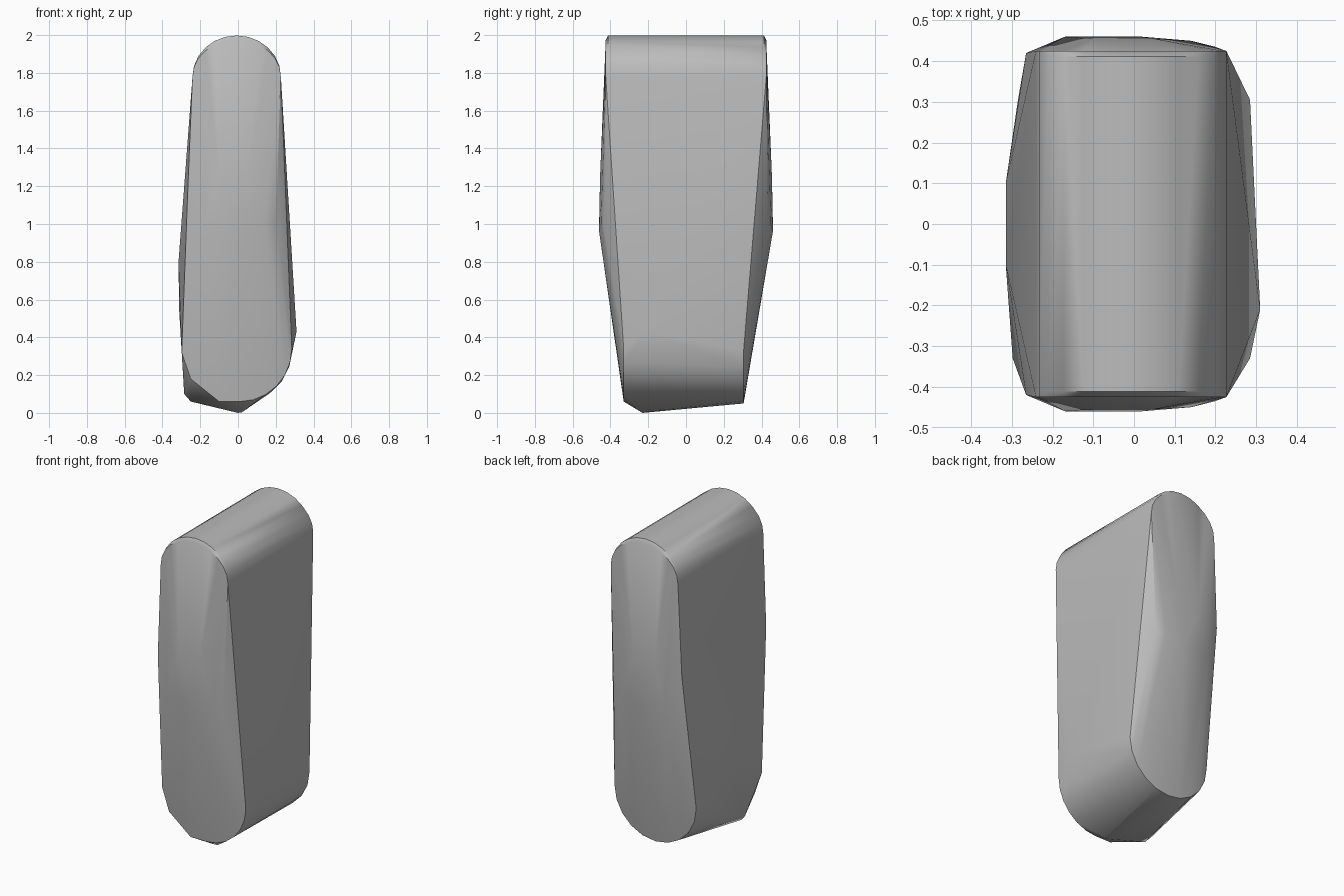
import bpy, bmesh, math

cube = bpy.data.objects.get("Cube")
if cube:
    bpy.data.objects.remove(cube, do_unlink=True)


def arc(cx, cz, rx, rz, y, start, end, steps):
    """Points on an elliptical arc in a plane of constant y."""
    pts = []
    for i in range(steps + 1):
        a = math.radians(start + (end - start) * i / steps)
        pts.append((cx + rx * math.cos(a), y, cz + rz * math.sin(a)))
    return pts


points = []
for side in (-1, 1):
    # Rounded top end, with a small softened rim
    points += arc(-0.007, 1.78, 0.234, 0.195, side * 0.425, 0, 180, 12)
    points += arc(-0.007, 1.78, 0.234, 0.218, side * 0.412, 0, 180, 12)
    # Gentle bulge across the end face
    for x, y, z in [(-0.17, 0.46, 1.0), (0.02, 0.46, 0.96), (-0.1, 0.455, 1.25),
                    (0.05, 0.455, 1.25), (0.14, 0.45, 1.0), (0.2, 0.435, 1.0),
                    (-0.265, 0.42, 1.2)]:
        points.append((x, side * y, z))
    # Broad swelling of the right flank
    points += [(-0.315, side * 0.1, 0.8), (-0.312, side * 0.1, 0.55)]

# Rounded lower end at the back
points += arc(0, 0.33, 0.285, 0.28, 0.305, 180, 360, 10)
# Lower end at the front, with its right corner cut away
points += arc(0.01, 0.34, 0.275, 0.28, -0.33, 270, 360, 6)
points += [(-0.1, -0.33, 0.06), (-0.25, -0.33, 0.18), (-0.298, -0.33, 0.32)]
# Keel, cut corner and swelling of the left flank
points += [(0, -0.23, 0), (0.02, -0.23, 0.003), (-0.25, -0.2, 0.06),
           (-0.285, -0.18, 0.1), (0.31, -0.21, 0.43)]

# Wrap the guide points in one closed convex surface
bm = bmesh.new()
for p in points:
    bm.verts.new(p)
hull = bmesh.ops.convex_hull(bm, input=bm.verts)
loose = [v for v in bm.verts if not v.link_faces]
bmesh.ops.delete(bm, geom=loose, context="VERTS")
bmesh.ops.dissolve_limit(bm, angle_limit=math.radians(1),
                         verts=bm.verts, edges=bm.edges)
bmesh.ops.recalc_face_normals(bm, faces=bm.faces)
mesh = bpy.data.meshes.new("rounded_block")
bm.to_mesh(mesh)
bm.free()
block = bpy.data.objects.new("rounded_block", mesh)
bpy.context.collection.objects.link(block)

# Plain grey finish
grey = bpy.data.materials.new("plain grey")
grey.use_nodes = True
grey.diffuse_color = (0.5, 0.5, 0.5, 1)
grey.node_tree.nodes["Principled BSDF"].inputs["Base Color"].default_value = (0.5, 0.5, 0.5, 1)
mesh.materials.append(grey)

# Smooth shading, keeping the end rims crisp
bpy.ops.object.select_all(action="DESELECT")
block.select_set(True)
bpy.context.view_layer.objects.active = block
bpy.ops.object.shade_smooth_by_angle(angle=math.radians(30))
